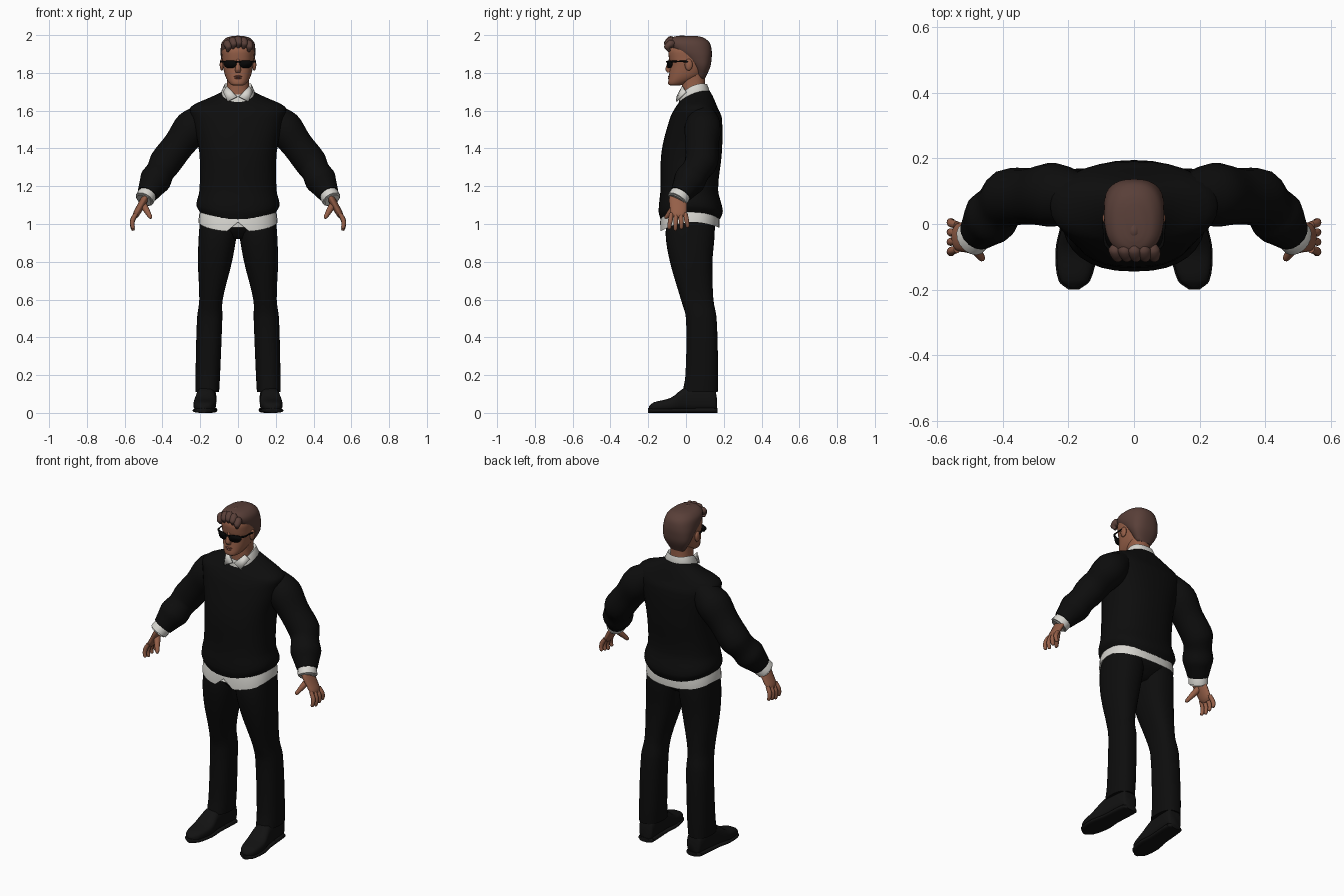
import bpy, bmesh, math
from mathutils import Vector

if "Cube" in bpy.data.objects:
    bpy.data.objects.remove(bpy.data.objects["Cube"])


def material(name, red, green, blue):
    mat = bpy.data.materials.new(name)
    mat.use_nodes = True
    mat.diffuse_color = (red, green, blue, 1)
    mat.node_tree.nodes["Principled BSDF"].inputs["Base Color"].default_value = mat.diffuse_color
    return mat


SKIN = material("skin", .3, .115, .065)
LIP = material("lips", .22, .075, .05)
HAIR = material("hair_brown", .1, .05, .04)
WHITE = material("shirt_white", .68, .67, .63)
BLACK = material("cloth_black", .004, .004, .004)
LEATHER = material("shoe_black", .006, .006, .006)
LENS = material("glasses_black", .002, .002, .002)


def finish(name, bm, mat, mirror=False, thick=0):
    bmesh.ops.recalc_face_normals(bm, faces=bm.faces)
    mesh = bpy.data.meshes.new(name)
    bm.to_mesh(mesh)
    bm.free()
    mesh.materials.append(mat)
    ob = bpy.data.objects.new(name, mesh)
    bpy.context.collection.objects.link(ob)
    bpy.ops.object.select_all(action='DESELECT')
    ob.select_set(True)
    bpy.context.view_layer.objects.active = ob
    bpy.ops.object.shade_smooth_by_angle(angle=math.radians(60))
    if thick:
        ob.modifiers.new("thickness", 'SOLIDIFY').thickness = thick
    if mirror:
        ob.modifiers.new("mirror", 'MIRROR').use_mirror_merge = False
    return ob


def flowing(rings, steps):
    """Insert smoothly curving sections between the given ones."""
    gaps = [sum((p - q).length for p, q in zip(a, b)) for a, b in zip(rings, rings[1:])]
    last = len(rings) - 1

    def slope(k, i):
        before, after = max(k - 1, 0), min(k + 1, last)
        return (rings[after][i] - rings[before][i]) / sum(gaps[before:after])

    result = []
    for k, gap in enumerate(gaps):
        for step in range(steps):
            t = step / steps
            blend = t * t * (3 - 2 * t)
            leave, arrive = gap * t * (1 - t) ** 2, gap * t * t * (t - 1)
            result.append([p.lerp(q, blend) + slope(k, i) * leave + slope(k + 1, i) * arrive
                           for i, (p, q) in enumerate(zip(rings[k], rings[k + 1]))])
    return result + [rings[last]]


def add_loft(bm, rings, steps=4):
    loops = [[bm.verts.new(p) for p in ring] for ring in flowing(rings, steps)]
    for a, b in zip(loops, loops[1:]):
        for i in range(len(a)):
            bm.faces.new((a[i - 1], a[i], b[i], b[i - 1]))
    bm.faces.new(loops[0])
    bm.faces.new(loops[-1])


def loft(name, rings, mat, steps=4, mirror=False):
    bm = bmesh.new()
    add_loft(bm, rings, steps)
    return finish(name, bm, mat, mirror)


def oval(sides, power):
    for i in range(sides):
        angle = math.tau * i / sides
        yield [math.copysign(abs(v) ** power, v) for v in (math.cos(angle), math.sin(angle))]


def level(z, half, front=-.09, back=.12, x=0, tilt=0, droop=0, power=.85):
    """Horizontal section; tilt lifts the back, droop lowers front and back."""
    middle, depth = (front + back) / 2, (back - front) / 2
    return [Vector((x + half * c, middle + depth * s, z + tilt * s - droop * s * s))
            for c, s in oval(32, power)]


def upright(y, half, top, low=.01):
    """Section across a shoe, which turns outward toward the toe."""
    middle, height = (low + top) / 2, (top - low) / 2
    return [Vector((.17 - .07 * y + half * c, y, middle + height * s)) for c, s in oval(24, .7)]


def tube(path, radii, flat=1):
    """Round sections along a path; flat widens them from front to back."""
    rings = []
    for i, (point, radius) in enumerate(zip(path, radii)):
        along = (path[min(i + 1, len(path) - 1)] - path[max(i - 1, 0)]).normalized()
        across = along.cross(Vector((0, 1, 0)))
        across = across.normalized() if across.length > .2 else Vector((1, 0, 0))
        deep = along.cross(across)
        rings.append([point + radius * (across * c + deep * s * flat) for c, s in oval(16, 1)])
    return rings


def blob(name, location, size, mat, mirror=False):
    bm = bmesh.new()
    bmesh.ops.create_uvsphere(bm, u_segments=16, v_segments=10, radius=1)
    bmesh.ops.scale(bm, vec=size, verts=bm.verts)
    bmesh.ops.translate(bm, vec=location, verts=bm.verts)
    finish(name, bm, mat, mirror)


def plates(name, points, mat, thick):
    bm = bmesh.new()
    bm.faces.new([bm.verts.new(p) for p in points])
    finish(name, bm, mat, mirror=True, thick=thick)


# Sweater body
loft("sweater_body", [
    level(z=1.06, half=.2, front=-.135, back=.18, droop=.035),
    level(z=1.1, half=.22, front=-.145, back=.195, droop=.03),
    level(z=1.18, half=.204, front=-.135, back=.17),
    level(z=1.38, half=.205, front=-.13, back=.19),
    level(z=1.56, half=.245, front=-.085, back=.19),
    level(z=1.62, half=.25, front=-.06, back=.17, droop=.01),
    level(z=1.675, half=.13, front=-.04, back=.14, tilt=.02, droop=.015),
    level(z=1.695, half=.085, front=-.03, back=.125, tilt=.025, droop=.015)], BLACK)

# Sleeves with soft folds on the forearm, then cuffs
shoulder = Vector((.24, .09, 1.515))
elbow = Vector((.385, .08, 1.325))
wrist = Vector((.49, -.04, 1.14))
knuckles = Vector((.54, -.04, 1.05))
forearm = [elbow.lerp(wrist, f) for f in (.25, .5, .7, .9)]
loft("sleeves", tube([Vector((.15, .09, 1.6)), shoulder, shoulder.lerp(elbow, .5), elbow, *forearm],
                     [.055, .094, .084, .085, .076, .083, .07, .056], flat=1.03),
     BLACK, mirror=True)
loft("shirt_cuffs", tube([elbow.lerp(wrist, f) for f in (.85, .93, 1.05, 1.08, 1)],
                         [.045, .051, .051, .043, .035], flat=1.1), WHITE, steps=1, mirror=True)

# Shirt tail, split at the front centre
tail = loft("shirt_tail", [
    level(z=1.1, half=.19, front=-.12, back=.17),
    level(z=1.05, half=.206, front=-.136, back=.178, droop=.03, power=.78),
    level(z=1.01, half=.21, front=-.137, back=.176, tilt=.01, droop=.04, power=.78),
    level(z=1.03, half=.19, front=-.12, back=.16, tilt=.01, droop=.04)], WHITE, steps=1)
for v in tail.data.vertices:
    if abs(v.co.x) < .005 and v.co.y < 0 and v.co.z < 1:
        v.co.z += .05

# Collar
loft("collar_band", [
    level(z=1.675, half=.086, front=-.036, tilt=.025, droop=.015),
    level(z=1.7, half=.088, front=-.036, back=.124, tilt=.025, droop=.018),
    level(z=1.735, half=.072, front=-.028, back=.112, tilt=.027, droop=.022),
    level(z=1.725, half=.06, front=-.02, back=.1, tilt=.025, droop=.022)], WHITE, steps=1)
plates("collar_wings", [(.06, -.022, 1.73), (.08, -.004, 1.7),
                        (.056, -.054, 1.65), (.006, -.05, 1.675)], WHITE, thick=.008)

# Trousers
loft("trouser_seat", [
    level(z=.92, half=.06, front=-.05, back=.09),
    level(z=.99, half=.195, front=-.1, back=.155),
    level(z=1.08, half=.195, front=-.1, back=.155)], BLACK)
loft("trouser_legs", [
    level(z=1.06, half=.096, front=-.09, back=.15, x=.1),
    level(z=.95, half=.1, front=-.108, back=.152, x=.107),
    level(z=.8, half=.09, front=-.085, back=.14, x=.122),
    level(z=.6, half=.062, front=-.027, back=.145, x=.143),
    level(z=.5, half=.067, front=0, back=.162, x=.15),
    level(z=.2, half=.065, front=-.003, back=.17, x=.16),
    level(z=.11, half=.063, front=-.018, back=.168, x=.163)], BLACK, mirror=True)

# Shoes: the sole follows the outline of the upper
outline = [(.163, .03, .08), (.15, .045, .13), (0, .05, .135),
           (-.08, .06, .08), (-.17, .044, .056), (-.196, .012, .035)]
loft("shoe_uppers", [upright(*part) for part in outline], LEATHER, mirror=True)
loft("shoe_soles", [upright(y * 1.02, half + .004, top=.025, low=0) for y, half, top in outline],
     LEATHER, mirror=True)
loft("shoe_heels", [upright(y, half=.05, top=.03, low=0) for y in (.05, .15)], LEATHER, mirror=True)

# Hands
loft("palms", tube([elbow.lerp(wrist, .9), wrist, wrist.lerp(knuckles, .6), knuckles,
                    knuckles + Vector((.008, 0, -.018))],
                   [.018, .02, .019, .017, .01], flat=2.4), SKIN, mirror=True)
bm = bmesh.new()
for k in (-1.5, -.5, .5, 1.5):
    base = knuckles + Vector((0, .025 * k, .005))
    reach = .09 - .008 * abs(k + .5)
    bends = [Vector((.017, .003 * k, -.4 * reach)), Vector((.02, .006 * k, -.7 * reach)),
             Vector((.015, .007 * k, -.95 * reach)), Vector((.013, .007 * k, -reach))]
    add_loft(bm, tube([base] + [base + bend for bend in bends], [.011, .0125, .011, .009, .004]))
thumb_root, thumb_tip = Vector((.503, -.05, 1.105)), Vector((.46, -.11, 1.03))
add_loft(bm, tube([thumb_root.lerp(thumb_tip, f) for f in (0, .35, .7, .92, 1)],
                  [.018, .017, .013, .01, .004]))
finish("fingers", bm, SKIN, mirror=True)

# Neck, head and face
loft("neck", [level(z=1.66, half=.065, front=-.02, back=.105),
              level(z=1.74, half=.059, front=-.022, back=.1),
              level(z=1.82, half=.06, front=-.03, back=.1)], SKIN)
loft("head", [
    level(z=1.733, half=.025, front=-.083, back=-.035),
    level(z=1.742, half=.043, front=-.094, back=0),
    level(z=1.785, half=.068, back=.085),
    level(z=1.85, half=.082, front=-.084),
    level(z=1.875, half=.084),
    level(z=1.93, half=.083),
    level(z=1.98, half=.04, front=-.03, back=.07)], SKIN)
loft("nose", [level(z=1.873, half=.008, back=-.07),
              level(z=1.82, half=.015, front=-.109, back=-.07),
              level(z=1.803, half=.014, front=-.1, back=-.07)], SKIN)
blob("ears", (.086, .014, 1.843), (.011, .021, .031), SKIN, mirror=True)
blob("upper_lip", (0, -.087, 1.781), (.023, .009, .005), LIP)
blob("lower_lip", (0, -.087, 1.772), (.019, .009, .006), LIP)

# Hair cap and swept-back locks
loft("hair_cap", [
    level(z=1.77, half=.045, front=.06, back=.1),
    level(z=1.83, half=.08, front=.033, back=.128),
    level(z=1.88, half=.09, front=-.015, back=.136, power=.8),
    level(z=1.92, half=.092, front=-.07, back=.136, power=.8),
    level(z=1.96, half=.086, front=-.096, back=.125),
    level(z=1.985, half=.063, front=-.08, back=.095),
    level(z=1.995, half=.03, front=-.05, back=.06)], HAIR)
bm = bmesh.new()
for k in range(-2, 3):
    x, rise = .028 * k, -.005 * k * k
    add_loft(bm, tube([Vector((x, -.088, 1.935 + rise)), Vector((x + .006, -.1, 1.955 + rise)),
                       Vector((x, -.075, 1.976 + rise)), Vector((x * .9, -.03, 1.981 + rise)),
                       Vector((x * .8, .03, 1.972 + rise))], [.008, .017, .021, .018, .01]))
finish("hair_locks", bm, HAIR)

# Sunglasses: flat-topped lenses that wrap around the face
lens = [(.042 + .034 * c * (1 + .15 * s), 1.846 + .02 * s) for c, s in oval(16, .7)]
plates("glasses_lenses", [(x, 4 * x * x - .1, z) for x, z in lens], LENS, thick=.006)
loft("glasses_bridge", tube([Vector((x, -.101, 1.859)) for x in (-.014, 0, .014)], [.005] * 3), LENS)
loft("glasses_arms", tube([Vector((.073, -.078, 1.859)), Vector((.087, -.06, 1.86)),
                           Vector((.091, -.01, 1.861)), Vector((.09, .02, 1.857))], [.005] * 4),
     LENS, mirror=True)
